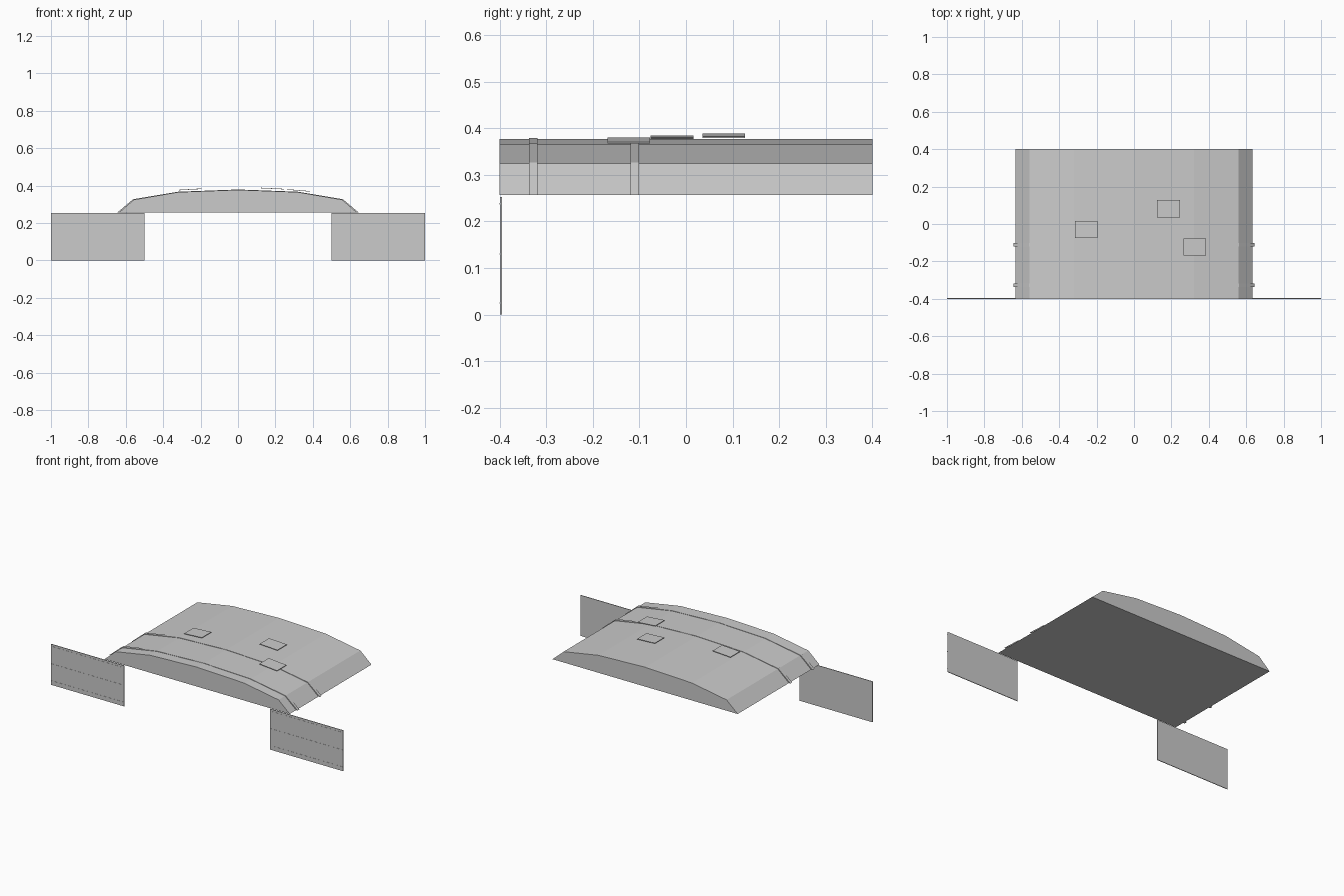
import bpy
from math import atan2
from mathutils import Matrix, Vector

if "Cube" in bpy.data.objects:
    bpy.data.objects.remove(bpy.data.objects["Cube"], do_unlink=True)

grey = bpy.data.materials.new("light_grey")
grey.use_nodes = True
grey.diffuse_color = (0.6, 0.6, 0.6, 1)
grey.node_tree.nodes["Principled BSDF"].inputs["Base Color"].default_value = grey.diffuse_color


def make(name, verts, faces):
    mesh = bpy.data.meshes.new(name)
    mesh.from_pydata(verts, [], faces)
    mesh.materials.append(grey)
    obj = bpy.data.objects.new(name, mesh)
    bpy.context.collection.objects.link(obj)
    return obj


def extrude(name, half, y0, y1):
    """Mirror a half profile (centre to rim) and sweep it from y0 to y1."""
    outline = [(-x, z) for x, z in reversed(half[1:])] + half
    n = len(outline)
    verts = [(x, y, z) for y in (y0, y1) for x, z in outline]
    sides = [(i, i + n, (i + 1) % n + n, (i + 1) % n) for i in range(n)]
    caps = [tuple(range(n)), tuple(reversed(range(n, 2 * n)))]
    return make(name, verts, sides + caps)


def box(name, centre, size, tilt=0.0):
    """Box rotated by tilt around the y axis."""
    turn = Matrix.Rotation(tilt, 3, 'Y')
    verts = [Vector(centre) + turn @ Vector((sx * size[0] / 2, sy * size[1] / 2, sz * size[2] / 2))
             for sx in (-1, 1) for sy in (-1, 1) for sz in (-1, 1)]
    faces = [(0, 1, 3, 2), (4, 6, 7, 5), (0, 4, 5, 1), (2, 3, 7, 6), (0, 2, 6, 4), (1, 5, 7, 3)]
    return make(name, verts, faces)


# Faceted arched roof, closed underneath
extrude("arched_roof", [(0, 0.377), (0.32, 0.365), (0.558, 0.324), (0.634, 0.257)], -0.4, 0.4)

# Two thin straps wrapped over the arch
strap = [(0, 0.379), (0.321, 0.367), (0.561, 0.327), (0.644, 0.257)]
for label, y in (("front", -0.328), ("middle", -0.11)):
    extrude(label + "_strap", strap, y - 0.009, y + 0.009)

# Loose tilted plates just above the roof: x, y, z at inner and outer edge
for label, x, y, z_left, z_right in (("right", -0.255, -0.03, 0.376, 0.383),
                                     ("rear", 0.185, 0.081, 0.387, 0.381),
                                     ("left", 0.325, -0.123, 0.379, 0.369)):
    box(label + "_roof_plate", (x, y, (z_left + z_right) / 2), (0.122, 0.092, 0.003),
        atan2(z_left - z_right, 0.122))

# Upright front panels with fine horizontal battens
for label, side in (("right", -1), ("left", 1)):
    box(label + "_front_panel", (side * 0.75, -0.397, 0.126), (0.5, 0.004, 0.252))
    for row, z in (("lower", 0.025), ("middle", 0.13), ("upper", 0.238)):
        box(f"{label}_{row}_batten", (side * 0.75, -0.3992, z), (0.5, 0.0014, 0.003))
